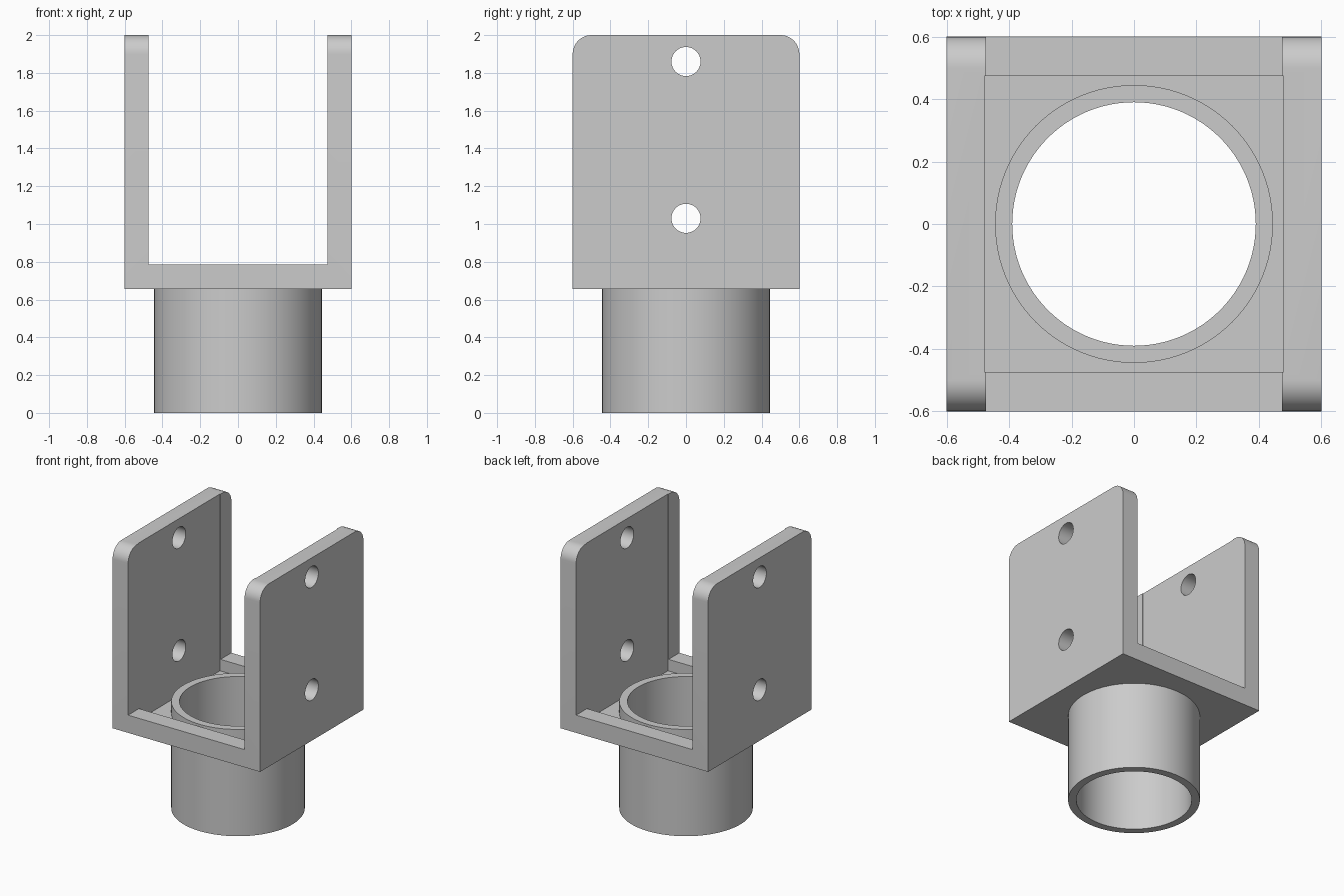
import bpy
import bmesh
from math import sin, cos, pi, radians
from mathutils import Matrix

if "Cube" in bpy.data.objects:
    bpy.data.objects.remove(bpy.data.objects["Cube"], do_unlink=True)

HALF = 0.6            # half width of the bracket
BASE, RIM, TOP = 0.655, 0.785, 2.0
FLOOR = 0.70          # bottom of the pocket
GAP = 0.474           # half gap between the side plates
CORNER = 0.1          # rounding of the plate corners

grey = bpy.data.materials.new("plain grey")
grey.use_nodes = True
grey.diffuse_color = (0.6, 0.6, 0.6, 1)
grey.node_tree.nodes["Principled BSDF"].inputs["Base Color"].default_value = (0.6, 0.6, 0.6, 1)


def finish(name, bm):
    bmesh.ops.recalc_face_normals(bm, faces=bm.faces)
    mesh = bpy.data.meshes.new(name)
    bm.to_mesh(mesh)
    bm.free()
    obj = bpy.data.objects.new(name, mesh)
    bpy.context.collection.objects.link(obj)
    mesh.materials.append(grey)
    return obj


def activate(obj):
    bpy.ops.object.select_all(action='DESELECT')
    obj.select_set(True)
    bpy.context.view_layer.objects.active = obj


def cut(target, cutter):
    cutter.hide_render = True
    mod = target.modifiers.new("cut", 'BOOLEAN')
    mod.operation = 'DIFFERENCE'
    mod.solver = 'EXACT'
    mod.object = cutter
    activate(target)
    bpy.ops.object.modifier_apply(modifier=mod.name)
    bpy.data.objects.remove(cutter, do_unlink=True)


def box(name, hx, hy, z0, z1):
    bm = bmesh.new()
    bmesh.ops.create_cube(bm, size=1)
    bmesh.ops.scale(bm, vec=(2 * hx, 2 * hy, z1 - z0), verts=bm.verts)
    bmesh.ops.translate(bm, vec=(0, 0, (z0 + z1) / 2), verts=bm.verts)
    return finish(name, bm)


def rod(name, radius, length, z, axis, segments):
    bm = bmesh.new()
    turn = Matrix.Rotation(pi / 2, 4, 'Y') if axis == 'X' else Matrix()
    bmesh.ops.create_cone(bm, cap_ends=True, segments=segments, radius1=radius,
                          radius2=radius, depth=length,
                          matrix=Matrix.Translation((0, 0, z)) @ turn)
    return finish(name, bm)


# Bracket block: rounded side outline extruded across the width
bm = bmesh.new()
outline = [(-HALF, BASE), (HALF, BASE)]
for side, start in ((1, 0), (-1, pi / 2)):
    for i in range(13):
        a = start + i / 12 * pi / 2
        outline.append((side * (HALF - CORNER) + CORNER * cos(a),
                        TOP - CORNER + CORNER * sin(a)))
face = bm.faces.new([bm.verts.new((-HALF, y, z)) for y, z in outline])
side = bmesh.ops.extrude_face_region(bm, geom=[face])
bmesh.ops.translate(bm, vec=(2 * HALF, 0, 0),
                    verts=[v for v in side["geom"] if isinstance(v, bmesh.types.BMVert)])
bracket = finish("bracket", bm)

# Channel, shallow square pocket, bore for the tube, and bolt holes
cut(bracket, box("channel_cutter", GAP, 1, RIM, 3))
cut(bracket, box("pocket_cutter", GAP + 0.005, GAP, FLOOR, 3))
cut(bracket, rod("bore_cutter", 0.42, 0.6, BASE, 'Z', 96))
for z in (1.03, 1.86):
    cut(bracket, rod("bolt_cutter", 0.077, 2, z, 'X', 48))

# Tube passing up through the bracket floor
tube = rod("tube", 0.445, RIM, RIM / 2, 'Z', 96)
cut(tube, rod("tube_cutter", 0.39, 2, RIM / 2, 'Z', 96))

for obj in (bracket, tube):
    activate(obj)
    bpy.ops.object.shade_smooth_by_angle(angle=radians(30))
